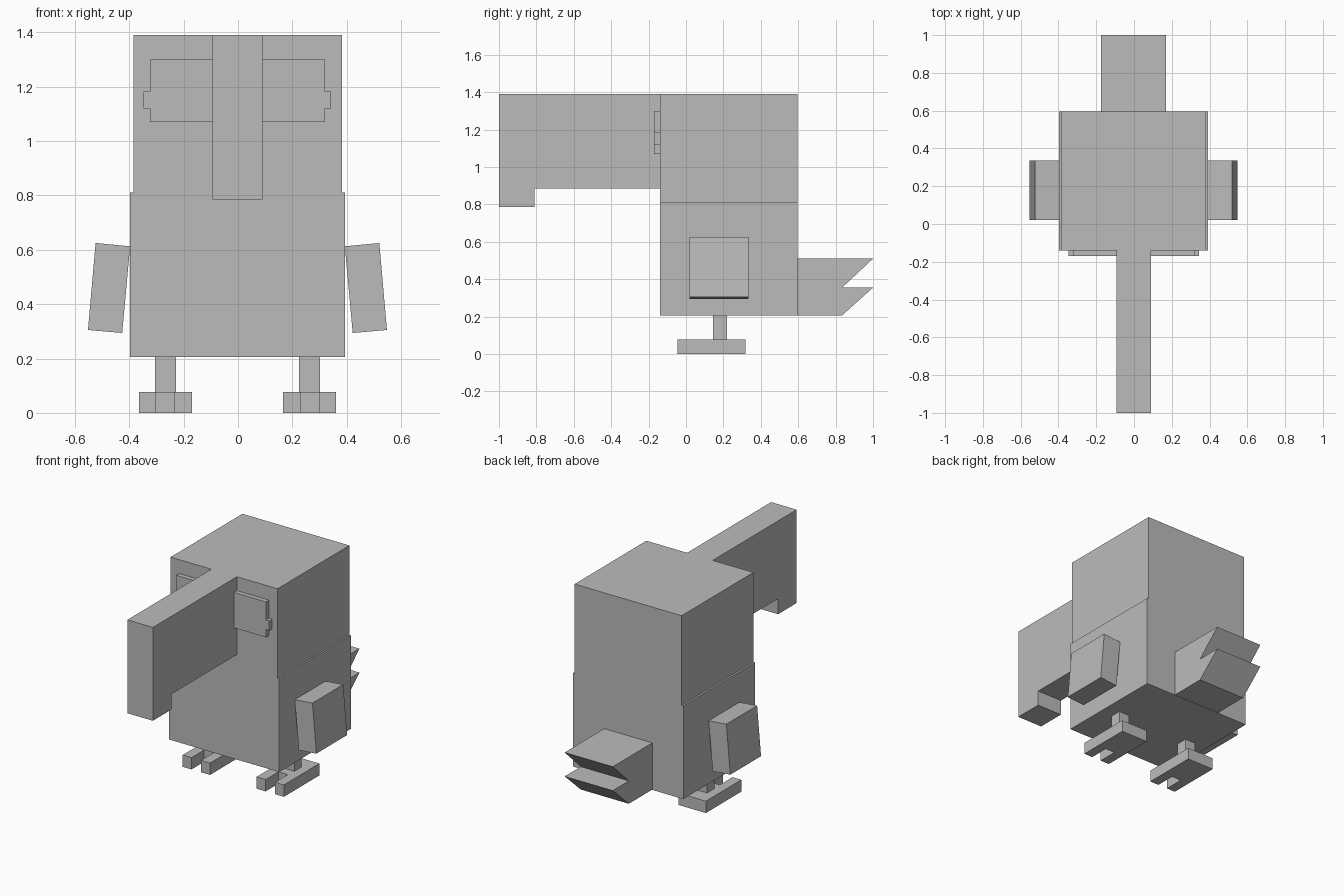
import bpy
import bmesh
from mathutils import Vector

default = bpy.data.objects.get("Cube")
if default:
    bpy.data.objects.remove(default, do_unlink=True)

# Single plain grey
grey = bpy.data.materials.new("plain_grey")
grey.use_nodes = True
colour = (0.5, 0.5, 0.5, 1.0)
grey.diffuse_color = colour
grey.node_tree.nodes["Principled BSDF"].inputs["Base Color"].default_value = colour


def prism(name, profile, axis, start, end):
    """Extrude a flat outline along the given axis from start to end."""
    def place(a, b):
        return {"x": (start, a, b), "y": (a, start, b), "z": (a, b, start)}[axis]

    bm = bmesh.new()
    face = bm.faces.new([bm.verts.new(place(a, b)) for a, b in profile])
    extruded = bmesh.ops.extrude_face_region(bm, geom=[face])["geom"]
    step = Vector((0, 0, 0))
    step["xyz".index(axis)] = end - start
    bmesh.ops.translate(
        bm, vec=step, verts=[g for g in extruded if isinstance(g, bmesh.types.BMVert)])
    bmesh.ops.recalc_face_normals(bm, faces=bm.faces)
    mesh = bpy.data.meshes.new(name)
    bm.to_mesh(mesh)
    bm.free()
    mesh.materials.append(grey)
    obj = bpy.data.objects.new(name, mesh)
    bpy.context.collection.objects.link(obj)
    return obj


def box(name, x, y, z):
    outline = [(x[0], y[0]), (x[1], y[0]), (x[1], y[1]), (x[0], y[1])]
    return prism(name, outline, "z", *z)


# Body and slightly narrower head
box("body", (-0.397, 0.393), (-0.14, 0.595), (0.205, 0.81))
box("head", (-0.385, 0.382), (-0.14, 0.595), (0.81, 1.39))

# Long beak with a hooked tip
prism("beak", [(-0.14, 1.39), (-1, 1.39), (-1, 0.785), (-0.81, 0.785),
               (-0.81, 0.885), (-0.14, 0.885)], "x", -0.093, 0.09)

# Tail with two slanted feather tips
prism("tail", [(0.595, 0.51), (1, 0.51), (0.835, 0.355), (1, 0.355),
               (0.835, 0.207), (0.595, 0.207)], "x", -0.175, 0.17)

# Paired parts, mirrored about the centre line
for side, s in (("left", 1), ("right", -1)):
    def mirrored(points):
        return [(s * a - 0.002, b) for a, b in points]

    # Eye plate with a small outer tab
    eye = [(0.085, 1.07), (0.322, 1.07), (0.322, 1.12), (0.345, 1.12),
           (0.345, 1.183), (0.322, 1.183), (0.322, 1.3), (0.085, 1.3)]
    prism(side + "_eye", mirrored(eye), "y", -0.17, -0.14)

    # Wing tilted outward at the bottom
    wing = [(0.395, 0.613), (0.522, 0.625), (0.55, 0.305), (0.424, 0.294)]
    prism(side + "_wing", mirrored(wing), "y", 0.02, 0.335)

    # Leg
    leg = [(0.227, 0.145), (0.304, 0.145), (0.304, 0.22), (0.227, 0.22)]
    prism(side + "_leg", mirrored(leg), "z", 0.075, 0.205)

    # Foot with a notch between two toes
    foot = [(0.167, -0.045), (0.232, -0.045), (0.232, 0.085), (0.3, 0.085),
            (0.3, -0.045), (0.363, -0.045), (0.363, 0.318), (0.167, 0.318)]
    prism(side + "_foot", mirrored(foot), "z", 0, 0.077)
